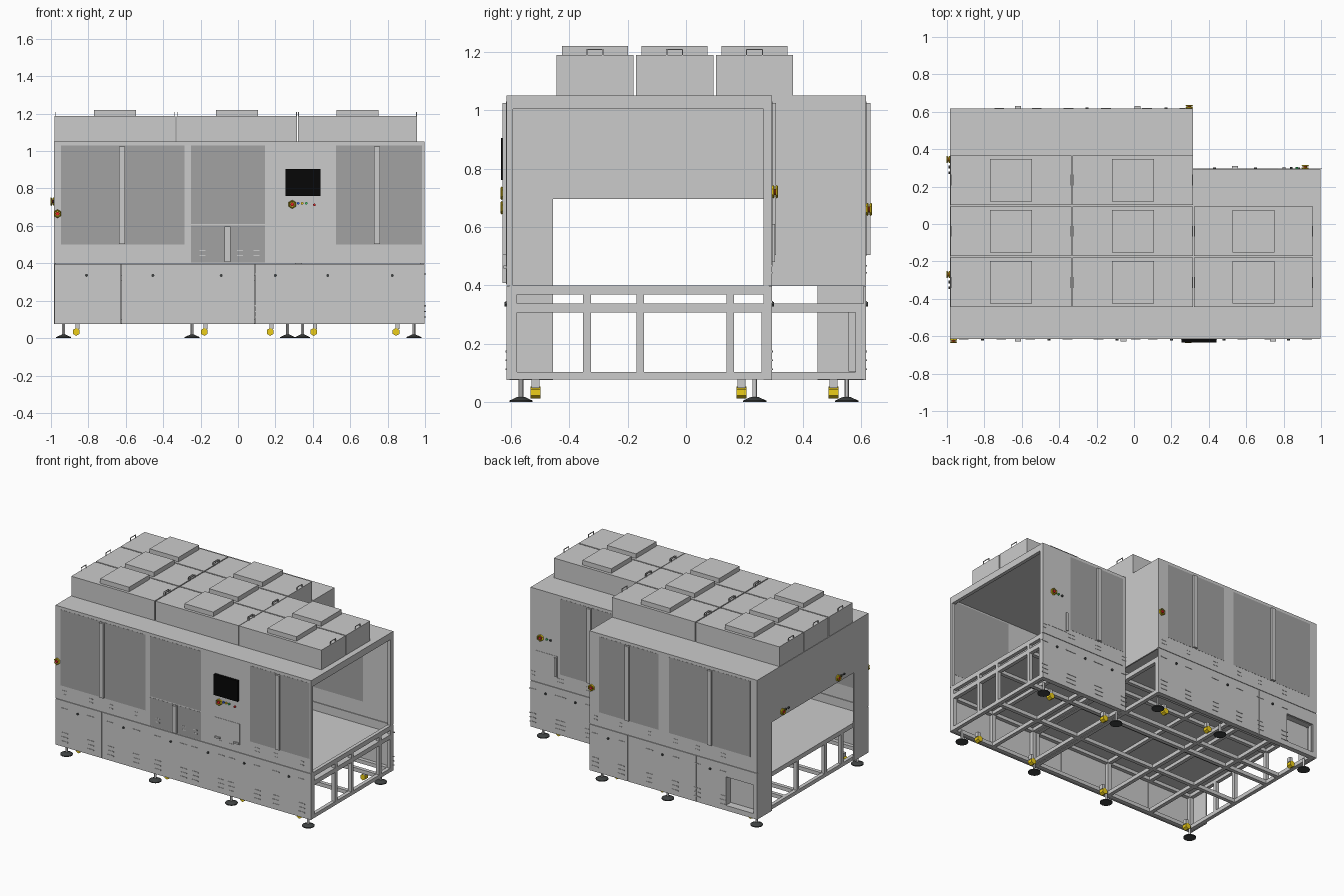
import bpy, bmesh
from math import pi
from mathutils import Matrix, Euler, Vector

if "Cube" in bpy.data.objects:
    bpy.data.objects.remove(bpy.data.objects["Cube"])


def mat(name, r, g, b):
    m = bpy.data.materials.new(name)
    m.diffuse_color = (r, g, b, 1)
    m.use_nodes = True
    m.node_tree.nodes["Principled BSDF"].inputs["Base Color"].default_value = m.diffuse_color
    return m


GLASS = mat("tinted_window", .36, .36, .36)
BLACK = mat("black", .002, .002, .002)
DARK = mat("dark_rubber", .05, .055, .055)
YELLOW = mat("yellow", .85, .62, .01)
RED = mat("red", .8, .02, .02)
GREEN = mat("green", .05, .6, .15)
BLUE = mat("blue", .03, .12, .8)


def finish(name, bm, m, smooth=False):
    me = bpy.data.meshes.new(name)
    bm.to_mesh(me)
    bm.free()
    ob = bpy.data.objects.new(name, me)
    bpy.context.collection.objects.link(ob)
    if m:
        me.materials.append(m)
    if smooth:
        bpy.ops.object.select_all(action='DESELECT')
        ob.select_set(True)
        bpy.context.view_layer.objects.active = ob
        bpy.ops.object.shade_smooth_by_angle()
    return ob


def boxes(name, items, m=None):
    """One object from (x0, x1, y0, y1, z0, z1) boxes."""
    bm = bmesh.new()
    for x0, x1, y0, y1, z0, z1 in items:
        c = Vector((x0 + x1, y0 + y1, z0 + z1)) / 2
        s = (abs(x1 - x0), abs(y1 - y0), abs(z1 - z0), 1)
        bmesh.ops.create_cube(bm, size=1, matrix=Matrix.Translation(c) @ Matrix.Diagonal(s))
    return finish(name, bm, m)


def cones(name, items, m=None, seg=20):
    """One object from (location, r_bottom, r_top, length, rotation) cones."""
    bm = bmesh.new()
    for loc, r1, r2, d, rot in items:
        bmesh.ops.create_cone(bm, cap_ends=True, segments=seg, radius1=r1, radius2=r2, depth=d,
                              matrix=Matrix.Translation(loc) @ Euler(rot).to_matrix().to_4x4())
    return finish(name, bm, m, seg > 8)


# Overall limits: X0..X1 long side, XS the step, YF front, YB back, YS stepped back
X0, X1, XS = -.983, .997, .316
YF, YB, YS = -.615, .617, .295
T = .01
FACES = {'front': ('y', YF, -1), 'back': ('y', YB, 1), 'step': ('y', YS, 1), 'left': ('x', X0, -1)}


def on(face, u0, u1, z0, z1, d0, d1):
    """Box on a wall: u along it, d outwards from it."""
    ax, p, s = FACES[face]
    a, b = sorted((p + s * d0, p + s * d1))
    return (u0, u1, a, b, z0, z1) if ax == 'y' else (a, b, u0, u1, z0, z1)


def at(face, u, z, d):
    ax, p, s = FACES[face]
    return (u, p + s * d, z) if ax == 'y' else (p + s * d, u, z)


def turn(face):
    return (pi / 2, pi / 6, 0) if FACES[face][0] == 'y' else (0, pi / 2, 0)


# Upper housing walls, roof and open right end with its sill
boxes("front_upper_wall", [on('front', X0, X1, .4, 1.05, -T, 0)])
boxes("back_upper_wall", [on('back', X0, XS, .4, 1.05, -T, 0)])
boxes("step_upper_wall", [on('step', XS, X1, .4, 1.05, -T, 0)])
boxes("step_side_wall", [(XS - T, XS, YS - .03, YB - T, .397, 1.05)])
boxes("left_end_wall", [(X0, X0 + T, YF + T, YB - T, .695, 1.04),
                        (X0, X0 + T, YF + T, -.455, .075, .695),
                        (X0, X0 + T, .45, YB - T, .075, .695)])
boxes("roof", [(X0, XS, YF + T, YB - T, 1.04, 1.05), (XS, X1, YF + T, YS - T, 1.04, 1.05)])
boxes("right_end_frame", [(X1 - .025, X1, YF + T, YF + .022, .4, 1.04),
                          (X1 - .025, X1, YS - .03, YS - T, .075, 1.04),
                          (X1 - .025, X1, YF + T, YS - T, 1.003, 1.04),
                          (X1 - .025, X1, YF + T, YS - T, .368, .4)])
boxes("step_corner_post", [(XS, XS + .025, YS - .03, YS, .075, 1.04)])

# Lower cladding panels, split by narrow seams
front_edges = [X0, -.625, -.27, .09, .5, X1]
back_edges = [-.51, .02, XS]
step_edges = [XS, .54, .765, X1]
low = []
for face, edges in (('front', front_edges), ('back', back_edges), ('step', step_edges)):
    low += [on(face, a + .001, b - .001, .075, .397, -T, 0) for a, b in zip(edges, edges[1:])]
boxes("lower_panels", low)
boxes("outlet_panel", [on('back', X0, -.955, .075, .397, -T, 0), on('back', -.74, -.512, .075, .397, -T, 0),
                       on('back', -.955, -.74, .075, .11, -T, 0), on('back', -.955, -.74, .31, .397, -T, 0)])
boxes("outlet_recess", [on('back', -.955, -.74, .11, .31, -.06, -.055),
                        on('back', -.96, -.955, .11, .31, -.06, -T), on('back', -.74, -.735, .11, .31, -.06, -T),
                        on('back', -.955, -.74, .105, .11, -.06, -T), on('back', -.955, -.74, .31, .315, -.06, -T)])

# Louvres, grip slots and latches on the lower panels
louvres = []
latch_at = {'front': (-.81, -.455, -.09, .2, .48, .825), 'back': (-.62, -.25, .17), 'step': (.43, .65, .88)}
for face, spots in latch_at.items():
    for c in spots:
        for u in (c - .1, c + .1):
            louvres.append(on(face, u - .026, u + .026, .34, .346, -.001, .003))
            louvres += [on(face, u - .024, u + .024, z, z + .006, -.001, .003) for z in (.11, .14, .17)]
            louvres += [on(face, u - .016, u + .016, z, z + .005, -.001, .002) for z in (.44, .465)]
boxes("louvres", louvres)
cones("panel_latches", [(at(f, c, .335, .002), .008, .008, .01, turn(f))
                        for f, spots in latch_at.items() for c in spots], DARK, 12)

# Windows and their long pull bars: wall, u0, u1, z0, z1, bar position
windows = [('front', -.945, -.285, .5, 1.03, -.62), ('front', -.25, .145, .61, 1.03, None),
           ('front', -.25, .145, .405, .602, -.055), ('front', .525, .985, .5, 1.03, .742),
           ('back', -.93, -.3, .5, 1.03, -.62), ('back', -.22, .24, .5, 1.03, .02),
           ('step', .34, .77, .5, 1.03, .54)]
boxes("windows", [on(f, a, b, c, d, -T - .001, .001) for f, a, b, c, d, h in windows], GLASS)
boxes("door_pull_bars", [on(f, h - .016, h + .016, c + .003, d - .005, 0, .014)
                         for f, a, b, c, d, h in windows if h is not None])

# Operator screen and keyboard drawers
boxes("screen", [on('front', .255, .44, .76, .905, 0, .018)], BLACK)
boxes("keyboard_drawer", [on('front', .25, .445, .455, .6, 0, .002), on('step', .79, .955, .47, .62, 0, .002)])
boxes("drawer_grips", [on('front', u - .02, u + .02, .457, .468, .002, .01) for u in (.275, .42)] +
      [on('step', .795, .81, .48, .61, .002, .01)])

# Emergency stops: hexagonal yellow guard around a red button
stops = [('front', .29, .715), ('front', -.965, .665), ('back', .295, .66), ('step', .915, .72),
         ('left', .345, .73), ('left', -.27, .73)]
for i, (f, u, z) in enumerate(stops):
    for j, d in enumerate((.004, .016)):
        bpy.ops.mesh.primitive_torus_add(major_segments=6, minor_segments=4, major_radius=.019,
                                         minor_radius=.004, location=at(f, u, z, d), rotation=turn(f))
        ob = bpy.context.object
        ob.name = f"stop_guard_{i}_{j}"
        ob.data.materials.append(YELLOW)
cones("stop_collars", [(at(f, u, z, .004), .014, .014, .008, turn(f)) for f, u, z in stops], YELLOW, 6)
cones("stop_buttons", [(at(f, u, z, .011), .01, .01, .014, turn(f)) for f, u, z in stops], RED, 16)

# Small push buttons beside the stops
for name, m, spots in (
        ("blue_buttons", BLUE, [('front', .322, .72)]),
        ("green_buttons", GREEN, [('front', .365, .72), ('step', .87, .72)]),
        ("red_buttons", RED, [('front', .408, .712)]),
        ("yellow_buttons", YELLOW, [('front', .343, .72)]),
        ("dark_buttons", DARK, [('step', .84, .72), ('left', .305, .73), ('left', .275, .73),
                                ('left', -.31, .73), ('left', -.34, .73)])):
    cones(name, [(at(f, u, z, .004), .007, .007, .01, turn(f)) for f, u, z in spots], m, 12)

# Fan filter boxes on the roof, with raised caps and end handles
cols = [(-.98, -.335), (-.328, .316), (.32, .957)]
rows = [(-.444, -.18), (-.172, .094), (.102, .367)]
fans, caps, grips = [], [], []
for i, (a, b) in enumerate(cols):
    for j, (c, d) in enumerate(rows):
        if i == 2 and j == 2:
            continue
        fans.append((a, b, c, d, 1.05, 1.188))
        cx, cy = (a + b) / 2, (c + d) / 2
        caps.append((cx - .112, cx + .112, cy - .113, cy + .113, 1.188, 1.22))
        for x in (a + .003, b - .003):
            grips += [(x - .002, x + .002, cy - .027, cy + .027, 1.206, 1.21)]
            grips += [(x - .002, x + .002, cy + s * .027 - .002, cy + s * .027 + .002, 1.187, 1.21)
                      for s in (-1, 1)]
boxes("fan_filter_boxes", fans)
boxes("fan_filter_caps", caps)
boxes("fan_filter_handles", grips)

# Table plate in two parts covering the L-shaped plan
boxes("table_top", [(X0 + T, XS, YF + T, YB - T, .33, .338), (XS, X1, YF + T, YS - T, .33, .338)])

# Base frame: lengthwise and crosswise tubes, then posts
B = .026
yf, yb, ys = YF + T, YB - T - B, YS - T - B
xl, xr, xs = X0 + T, X1 - B, XS - B
beams = []
for z in (.077, .307):
    for y in (yf, -.17, .14, ys):
        beams.append((xl, X1, y, y + B, z, z + B))
    beams.append((xl, XS, yb, yb + B, z, z + B))
    for x in (xl, -.64, -.3, xs):
        beams.append((x, x + B, yf, yb + B, z, z + B))
    for x in (XS + .004, .65, xr):
        beams.append((x, x + B, yf, ys + B, z, z + B))
boxes("base_frame_beams", beams)
posts = [(x, y) for x in (xl, -.3, xs) for y in (yf, yb)]
posts += [(x, y) for x in (XS + .004, .65, xr) for y in (yf, ys)]
posts += [(x, y) for x in (xr, xl) for y in (-.352, -.17, .138)]
boxes("base_frame_posts", [(x, x + B, y, y + B, .08, .332) for x, y in posts])
boxes("sill_posts", [(xr, X1, y, y + B, .33, .37) for y in (yf, -.352, -.17, .138)])

# Levelling feet and casters
feet = [(x, -.565) for x in (-.932, -.245, .345, .94)] + [(x, .55) for x in (-.932, -.245, .265)]
feet += [(x, .235) for x in (.345, .94)]
cones("foot_pads", [((x, y, .003), .04, .04, .006, (0, 0, 0)) for x, y in feet] +
      [((x, y, .012), .038, .012, .012, (0, 0, 0)) for x, y in feet], DARK)
cones("foot_stems", [((x, y, .047), .008, .008, .065, (0, 0, 0)) for x, y in feet], None, 12)
wheels = [(x, -.515) for x in (-.865, -.18, .405, .845)] + [(x, .505) for x in (-.865, -.18, .172)]
wheels += [(x, .19) for x in (.405, .845)]
cones("caster_wheels", [((x, y, .033), .021, .021, .034, (pi / 2, 0, 0)) for x, y in wheels], YELLOW, 6)
boxes("caster_mounts", [(x - .004, x + .018, y - .014, y + .014, .048, .079) for x, y in wheels])
